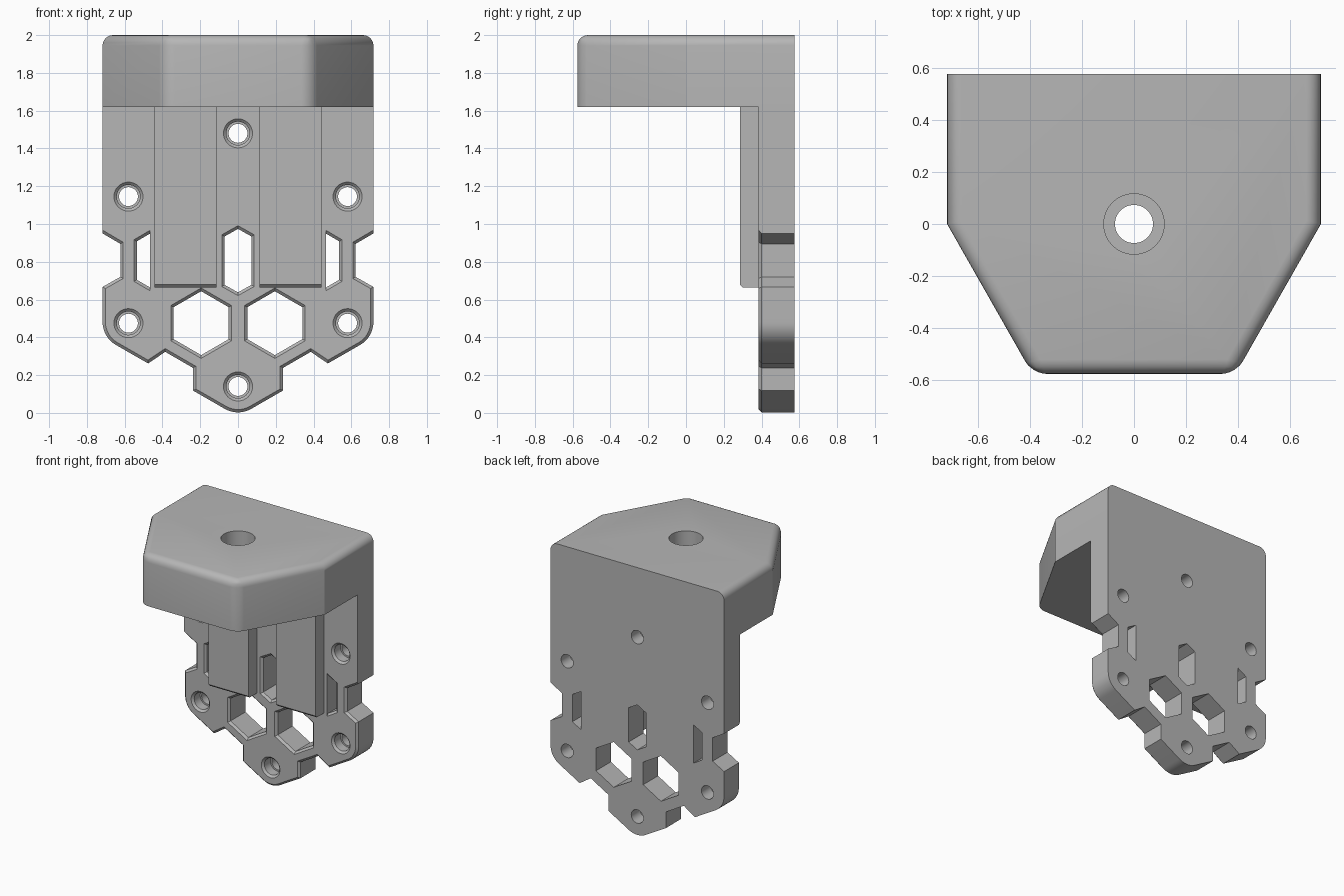
import bpy, bmesh, math
from mathutils import Vector

if "Cube" in bpy.data.objects:
    bpy.data.objects.remove(bpy.data.objects["Cube"])

grey = bpy.data.materials.new("plain grey")
grey.use_nodes = True
colour = (0.47, 0.47, 0.47, 1)
grey.diffuse_color = colour
grey.node_tree.nodes["Principled BSDF"].inputs["Base Color"].default_value = colour

FRONT, BACK, CHAMFER = 0.385, 0.575, 0.015
SEAT = 1.62          # underside of the top block
HALF = 0.717         # half width


def make_object(name, bm):
    bmesh.ops.recalc_face_normals(bm, faces=bm.faces)
    mesh = bpy.data.meshes.new(name)
    bm.to_mesh(mesh)
    bm.free()
    mesh.materials.append(grey)
    obj = bpy.data.objects.new(name, mesh)
    bpy.context.collection.objects.link(obj)
    return obj


def loft(bm, loops):
    """Closed solid through loops of equal length."""
    rings = [[bm.verts.new(p) for p in loop] for loop in loops]
    n = len(rings[0])
    for a, b in zip(rings, rings[1:]):
        for i in range(n):
            bm.faces.new((a[i], a[(i + 1) % n], b[(i + 1) % n], b[i]))
    bm.faces.new(rings[0][::-1])
    bm.faces.new(rings[-1])


def fillet(corners, steps=8):
    """Round the corners (x, z, radius) of a convex-cornered loop."""
    pts = []
    for i, (x, z, r) in enumerate(corners):
        p = Vector((x, z))
        if not r:
            pts.append(p)
            continue
        u = (Vector(corners[i - 1][:2]) - p).normalized()
        v = (Vector(corners[(i + 1) % len(corners)][:2]) - p).normalized()
        half = u.angle(v) / 2
        centre = p + (u + v).normalized() * (r / math.sin(half))
        a = p + u * (r / math.tan(half)) - centre
        b = p + v * (r / math.tan(half)) - centre
        turn = a.angle(b)
        for k in range(steps + 1):
            t = k / steps
            pts.append(centre + (a * math.sin((1 - t) * turn) + b * math.sin(t * turn)) / math.sin(turn))
    return pts


def offset(pts, d, keep):
    """Grow an anticlockwise loop by d, leaving edges where keep(a, b)."""
    n = len(pts)
    lines = []
    for i in range(n):
        a, b = pts[i], pts[(i + 1) % n]
        e = (b - a).normalized()
        normal = Vector((e.y, -e.x))
        lines.append((normal, normal.dot(a) + (0 if keep(a, b) else d)))
    out = []
    for i in range(n):
        (m, c), (k, f) = lines[i - 1], lines[i]
        det = m.x * k.y - m.y * k.x
        out.append(Vector(((c * k.y - f * m.y) / det, (m.x * f - k.x * c) / det)))
    return out


def layer(pts, y):
    return [(p.x, y, p.y) for p in pts]


def circle(x, z, r, n=32):
    return [Vector((x + r * math.cos(i * math.tau / n), z + r * math.sin(i * math.tau / n))) for i in range(n)]


def hexagon(x, z, w, h, side):
    """Pointed-top hexagon: half width, half height, half side length."""
    return [Vector((x + a * w, z + b)) for a, b in
            ((0, -h), (1, -side), (1, side), (0, h), (-1, side), (-1, -side))]


def cut(obj, cutter):
    cutter.hide_render = True
    mod = obj.modifiers.new("cut", 'BOOLEAN')
    mod.operation, mod.solver, mod.object = 'DIFFERENCE', 'EXACT', cutter
    bpy.context.view_layer.objects.active = obj
    bpy.ops.object.modifier_apply(modifier=mod.name)
    bpy.data.objects.remove(cutter)


# Back plate with notched, front-chamfered outline
side = [(0.238, 0.118, 0), (0.238, 0.238, 0), (0.385, 0.323, 0), (0.476, 0.262, 0),
        (HALF, 0.4, 0.14), (HALF, 0.667, 0), (0.623, 0.72, 0), (0.623, 0.895, 0),
        (HALF, 0.95, 0), (HALF, SEAT, 0)]
corners = [(0, -0.019, 0.14)] + side + [(-x, z, r) for x, z, r in reversed(side)]
outline = fillet(corners)
bm = bmesh.new()
inner = offset(outline, -CHAMFER, lambda a, b: min(a.y, b.y) > 0.94)
loft(bm, [layer(inner, FRONT), layer(outline, FRONT + CHAMFER), layer(outline, BACK)])
plate = make_object("back_plate", bm)

# Windows and stepped screw holes through the plate
bm = bmesh.new()
windows = [hexagon(0, 0.806, 0.071, 0.168, 0.128)]
for s in (-1, 1):
    windows.append(hexagon(s * 0.195, 0.475, 0.146, 0.169, 0.0845))
    slot = [Vector((s * x, z)) for x, z in ((0.466, 0.664), (0.536, 0.705), (0.536, 0.908), (0.466, 0.949))]
    windows.append(slot[::s])
for w in windows:
    def keep(a, b):
        return a.x == b.x and 0.46 < abs(a.x) < 0.47
    loft(bm, [layer(offset(w, 2 * CHAMFER, keep), FRONT - CHAMFER),
              layer(w, FRONT + CHAMFER), layer(w, BACK + 0.05)])
for x, z in ((0, 1.48), (-0.58, 1.145), (0.58, 1.145), (-0.58, 0.475), (0.58, 0.475), (0, 0.14)):
    loft(bm, [layer(circle(x, z, r), y) for r, y in
              ((0.092, FRONT - CHAMFER), (0.062, FRONT + CHAMFER), (0.062, 0.47),
               (0.05, 0.47), (0.05, BACK + 0.05))])
cut(plate, make_object("plate_cutter", bm))

# Top block with rounded upper rim and front corners
bm = bmesh.new()
plan = [(-HALF, BACK), (-HALF, 0), (-0.39, -BACK), (0.39, -BACK), (HALF, 0), (HALF, BACK)]
loft(bm, [[(x, y, z) for x, y in plan] for z in (SEAT, 2)])
rim = []
for e in bm.edges:
    mid = (e.verts[0].co + e.verts[1].co) / 2
    upright = abs(e.verts[0].co.z - e.verts[1].co.z) > 0.1
    if (mid.z > 1.99 and mid.y < BACK - 0.01) or (upright and mid.y < -0.5):
        rim.append(e)
bmesh.ops.bevel(bm, geom=rim, offset=0.055, offset_type='OFFSET', segments=6, profile=0.5, affect='EDGES')
block = make_object("top_block", bm)

# Counterbored hole down through the block
bm = bmesh.new()
loft(bm, [[(p.x, p.y, z) for p in circle(0, 0, r, 48)] for r, z in
          ((0.073, SEAT - 0.1), (0.073, 1.81), (0.116, 1.81), (0.116, 2.1))])
cut(block, make_object("block_cutter", bm))

# Two raised ribs on the plate, chamfered at the foot
ribs = []
profile = [(FRONT, 0.665), (0.3, 0.665), (0.285, 0.68), (0.285, SEAT), (FRONT, SEAT)]
for name, s in (("left_rib", 1), ("right_rib", -1)):
    bm = bmesh.new()
    loft(bm, [[(s * x, y, z) for y, z in profile] for x in (0.113, 0.442)])
    ribs.append(make_object(name, bm))

# Smooth the round parts, keep edges crisp
bpy.ops.object.select_all(action='DESELECT')
for obj in [plate, block] + ribs:
    obj.select_set(True)
bpy.context.view_layer.objects.active = plate
bpy.ops.object.shade_smooth_by_angle(angle=math.radians(28))
